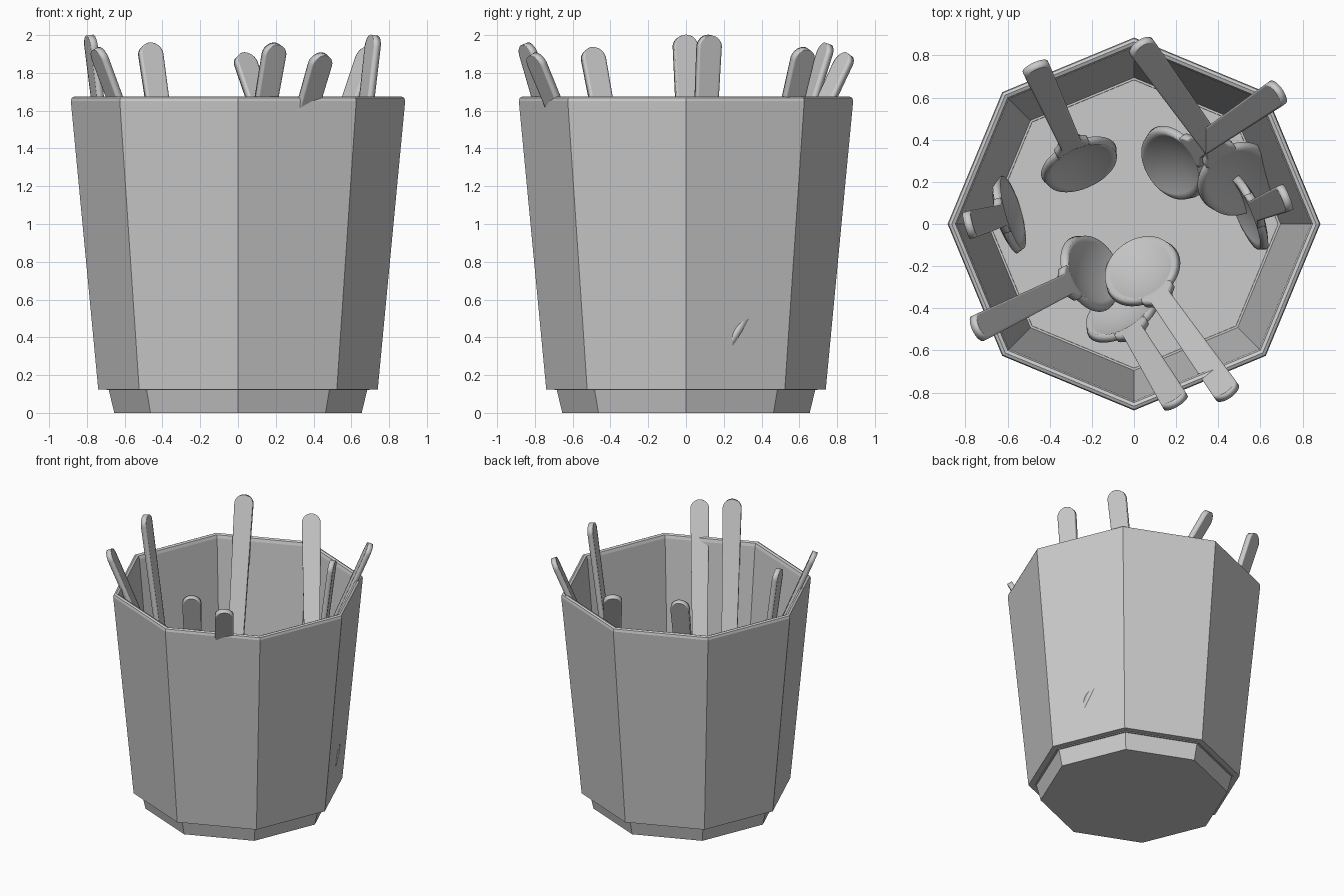
import bpy, bmesh, math
from mathutils import Matrix, Vector

cube = bpy.data.objects.get("Cube")
if cube:
    bpy.data.objects.remove(cube, do_unlink=True)

grey = bpy.data.materials.new("plain grey")
grey.use_nodes = True
grey.diffuse_color = (0.6, 0.6, 0.6, 1)
grey.node_tree.nodes["Principled BSDF"].inputs["Base Color"].default_value = grey.diffuse_color


def make_object(name, bm):
    bmesh.ops.recalc_face_normals(bm, faces=bm.faces)
    mesh = bpy.data.meshes.new(name)
    bm.to_mesh(mesh)
    bm.free()
    mesh.materials.append(grey)
    obj = bpy.data.objects.new(name, mesh)
    bpy.context.collection.objects.link(obj)
    return obj


def smooth(obj, degrees):
    bpy.ops.object.select_all(action="DESELECT")
    obj.select_set(True)
    bpy.context.view_layer.objects.active = obj
    bpy.ops.object.shade_smooth_by_angle(angle=math.radians(degrees))


# Octagonal pot: foot, flared wall, rounded rim and hollow inside
def make_pot(profile, sides=8):
    bm = bmesh.new()
    rings = []
    for radius, z in profile:
        rings.append([bm.verts.new((radius * math.cos(math.tau * i / sides),
                                    radius * math.sin(math.tau * i / sides), z))
                      for i in range(sides)])
    for low, high in zip(rings, rings[1:]):
        for i in range(sides):
            j = (i + 1) % sides
            bm.faces.new((low[i], low[j], high[j], high[i]))
    bm.faces.new(rings[0])
    bm.faces.new(rings[-1])
    return make_object("pot", bm)


make_pot([(0.655, 0), (0.685, 0.125), (0.74, 0.125), (0.885, 1.65), (0.88, 1.668),
          (0.865, 1.675), (0.848, 1.668), (0.84, 1.645), (0.695, 0.12)])

# Spoon: a dished oval bowl at the bottom and a long flat handle above it
LENGTH, BOWL, BOWL_HALF, THICK = 1.9, 0.6, 0.185, 0.038
TIP_HALF, NECK_HALF, DISH = 0.066, 0.05, 0.04


def half_width(s):
    oval = BOWL_HALF * math.sqrt(max(0, 1 - (2 * s / BOWL - 1) ** 2))
    if s < BOWL / 2:
        return oval
    t = (s - BOWL) / (LENGTH - BOWL)
    handle = NECK_HALF + (TIP_HALF - NECK_HALF) * max(0, t)
    fillet = 0.035 * math.exp(-((s - BOWL) / 0.04) ** 2)
    end = LENGTH - s
    if end < TIP_HALF:
        handle = math.sqrt(max(0, TIP_HALF ** 2 - (TIP_HALF - end) ** 2))
    return max(oval, handle + fillet)


def make_spoon(name, tip, bowl):
    # Find the lean from the handle tip and the bowl centre below it
    tip = Vector(tip)
    run = Vector((tip.x - bowl[0], tip.y - bowl[1], 0))
    reach = LENGTH - BOWL / 2
    up = (run + Vector((0, 0, math.sqrt(reach ** 2 - run.length_squared)))) / reach
    side = Vector((-run.y, run.x, 0)).normalized()
    face = side.cross(up)
    if face.z < 0:
        side, face = -side, -face
    frame = Matrix((side, face, up)).transposed()

    # Stations bunch up at the round ends
    bowl_steps, tip_steps, across = 32, 8, 12
    stations = [BOWL * (1 - math.cos(math.pi * i / bowl_steps)) / 2 for i in range(bowl_steps + 1)]
    stations += [BOWL + 0.02 * i for i in range(1, 6)]
    stations += [LENGTH - TIP_HALF * (1 - math.sin(math.pi / 2 * i / tip_steps))
                 for i in range(tip_steps + 1)]
    bm = bmesh.new()
    rows = []
    for s in stations:
        half = max(half_width(s), 0.002)
        row = []
        for k in range(across + 1):
            x = half * (2 * k / across - 1)
            r = (x / BOWL_HALF) ** 2 + (2 * s / BOWL - 1) ** 2
            dent = -DISH * max(0, 1 - r)
            offset = frame @ Vector((x, dent, s - LENGTH))
            row.append(bm.verts.new(tip + offset))
        rows.append(row)
    for a, b in zip(rows, rows[1:]):
        for k in range(across):
            bm.faces.new((a[k], a[k + 1], b[k + 1], b[k]))
    obj = make_object(name, bm)
    solid = obj.modifiers.new("thickness", "SOLIDIFY")
    solid.thickness = THICK
    solid.offset = 0
    smooth(obj, 35)


spoons = {
    "spoon_back_right": ((-0.47, 0.75, 1.955), (-0.255, 0.28)),
    "spoon_back": ((0.025, 0.855, 1.9), (0.49, 0.21)),
    "spoon_back_left": ((0.69, 0.63, 1.93), (0.185, 0.285)),
    "spoon_left": ((0.72, 0.125, 2.0), (0.54, 0.05)),
    "spoon_right": ((-0.785, -0.005, 2.0), (-0.59, 0.05)),
    "spoon_front_right": ((-0.75, -0.5, 1.93), (-0.2, -0.23)),
    "spoon_front_left": ((0.45, -0.81, 1.9), (0.035, -0.22)),
    "spoon_front": ((0.2, -0.85, 1.955), (-0.06, -0.42)),
}
for name, (tip, bowl) in spoons.items():
    make_spoon(name, tip, bowl)
